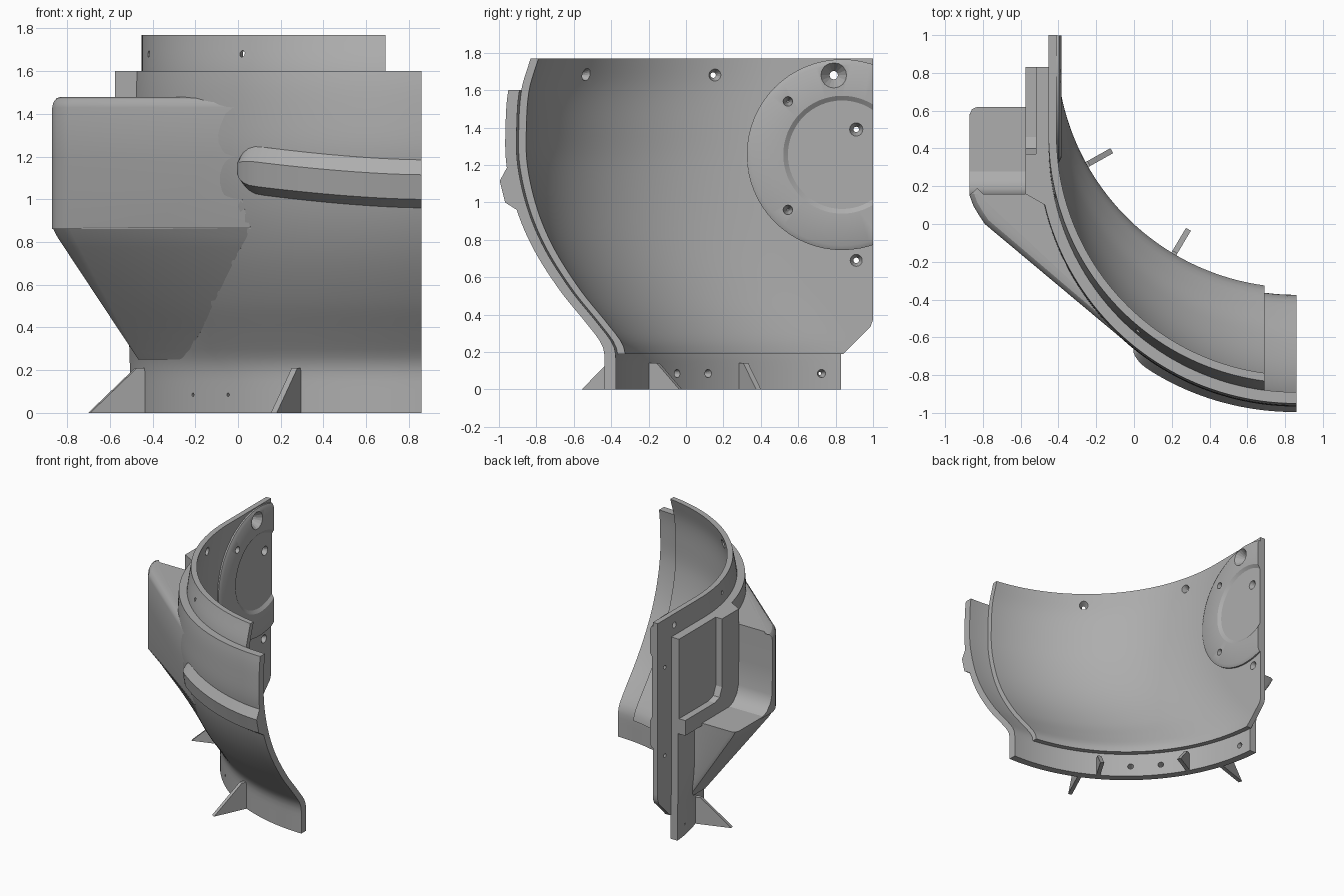
import bpy, bmesh
from math import sin, cos, asin, acos, atan2, hypot, pi
from mathutils import Matrix, Vector

if "Cube" in bpy.data.objects:
    bpy.data.objects.remove(bpy.data.objects["Cube"])

grey = bpy.data.materials.new("plain_grey")
grey.use_nodes = True
COLOR = (0.42, 0.42, 0.42, 1)
grey.diffuse_color = COLOR
grey.node_tree.nodes["Principled BSDF"].inputs["Base Color"].default_value = COLOR

CX, R_OUT, R_MID, R_IN = 0.86, 1.37, 1.31, 1.27
# Height and y of the arc centre: the lean of the shell
LEAN = [(0, .935), (.15, .935), (.24, .92), (.35, .84), (.53, .695), (.75, .555),
        (.96, .465), (1.2, .41), (1.4, .405), (1.6, .42), (1.77, .47)]


def lean(z):
    """Smooth interpolation of the arc centre at height z."""
    n = len(LEAN) - 1
    i = max(k for k in range(n) if k == 0 or LEAN[k][0] <= z)

    def slope(k):
        a, b = LEAN[max(k - 1, 0)], LEAN[min(k + 1, n)]
        return (b[1] - a[1]) / (b[0] - a[0])
    (z0, y0), (z1, y1) = LEAN[i], LEAN[i + 1]
    if y0 == y1:
        return y0
    h = z1 - z0
    t = (z - z0) / h
    m0 = 0 if i == 1 else slope(i)
    return ((2*t**3 - 3*t*t + 1) * y0 + (t**3 - 2*t*t + t) * h * m0
            + (3*t*t - 2*t**3) * y1 + (t**3 - t*t) * h * slope(i + 1))


def arc(r, a, z):
    return Vector((CX - r * cos(a), lean(z) - r * sin(a), z))


def spread(a, b, n):
    return [a + (b - a) * i / (n - 1) for i in range(n)]


def finish(name, bm, smooth=True):
    bmesh.ops.remove_doubles(bm, verts=bm.verts, dist=1e-4)
    bmesh.ops.recalc_face_normals(bm, faces=bm.faces)
    me = bpy.data.meshes.new(name)
    bm.to_mesh(me)
    bm.free()
    ob = bpy.data.objects.new(name, me)
    bpy.context.collection.objects.link(ob)
    me.materials.append(grey)
    if smooth:
        bpy.ops.object.select_all(action="DESELECT")
        ob.select_set(True)
        bpy.context.view_layer.objects.active = ob
        bpy.ops.object.shade_smooth_by_angle(angle=0.5)
    return ob


def loft(name, loops, strip_caps=False, smooth=True):
    """Solid through closed loops of equal length."""
    bm = bmesh.new()
    rows = [[bm.verts.new(p) for p in loop] for loop in loops]
    n = len(rows[0])
    for a, b in zip(rows, rows[1:]):
        for i in range(n):
            j = (i + 1) % n
            bm.faces.new((a[i], a[j], b[j], b[i]))
    for row in (rows[0], rows[-1]):
        if strip_caps:
            for i in range(n // 2 - 1):
                bm.faces.new((row[i], row[i + 1], row[n - 2 - i], row[n - 1 - i]))
        else:
            bm.faces.new(row)
    return finish(name, bm, smooth)


def layer(name, r0, r1, z0, z1, x_end, back):
    """One curved wall layer: straight at the back, then an arc to the front."""
    loops = []
    for z in spread(z0, z1, 44):
        ye = back(z)

        def path(r):
            a0 = asin(max(0, lean(z) - ye) / r)
            first = arc(r, a0, z)
            first.y = ye
            return [first] + [arc(r, a, z) for a in spread(a0, acos((CX - x_end) / r), 48)]
        loops.append(path(r0) + path(r1)[::-1])
    return loft(name, loops, True)


outer = layer("outer_shell", R_OUT, R_MID, 0, 1.6, CX, lambda z: .83)
inner = layer("inner_shell", R_MID + .002, R_IN, .19, 1.77, .69, lambda z: min(1, .65 + z))


# Side pod fairing tangentially into the shell
def pod_loop(z, yb, inset=0, ch=0.0):
    t = max(0, min(1, (z - .24) / .62))
    x = -.46 - .41 * t + inset
    yf = .43 - .28 * t + inset
    corner = (x + .08 * t, yf - .15 * t)
    v = (CX - corner[0], lean(z) - corner[1])
    at = atan2(v[1], v[0]) + acos(min(1, (R_OUT - inset) / hypot(*v)))
    r = 1.34
    a0 = asin(max(0, lean(z) - yb) / r)
    end = arc(r, a0, z)
    flat = [corner, (x + .05 * t, yf - .105 * t), (x + .02 * t, yf - .055 * t), (x, yf),
            (x, yb - ch), (x + ch * .3, yb - ch * .3), (x + ch, yb), (end.x, yb)]
    return ([arc(R_OUT - inset, at, z)] + [Vector((px, py, z)) for px, py in flat]
            + [arc(r, a, z) for a in spread(a0, at, 20)])


loft("lower_pod", [pod_loop(z, .62, 0, .04) for z in spread(.25, .87, 14)])
upper = [(.86, .3, 0), (.89, .23, 0), (.94, .185, 0), (1, .165, 0), (1.2, .16, 0),
         (1.43, .16, 0), (1.455, .16, .006), (1.473, .16, .02), (1.48, .16, .04)]
loft("upper_pod", [pod_loop(z, yb, i) for z, yb, i in upper])


# Side pad with a pocket open to the back
def plate(name, outline, x0, x1, front_cut=0):
    loops = []
    ymin = min(y for y, z in outline)
    for x, cut in ((x0, 0), (x1, front_cut)):
        loops.append([Vector((x, y + (cut if y == ymin else 0), z)) for y, z in outline])
    return loft(name, loops, smooth=False)


plate("side_pad_frame", [(.1, .85), (.83, .85), (.83, .97), (.46, .97), (.4, .99),
                         (.37, 1.06), (.37, 1.6), (.1, 1.6)], -.47, -.575, .06)
plate("side_pad_floor", [(.3, .9), (.83, .9), (.83, 1.6), (.3, 1.6)], -.47, -.52)

# Front rib with a rounded end
rib = []
for x in [0, .01, .025, .05, .08, .12] + spread(.16, CX, 18):
    s = (1 - max(0, 1 - x / .1) ** 2) ** .5 if x else .08
    zc = 1.075 + .075 * (1 - x / CX) ** 1.6
    a = acos((CX - x) / R_OUT)
    rib.append([arc(R_OUT + d, a, zc + h * s) for h, d in
                ((.11, -.02), (.11, 0), (.04, .05 * s), (-.075, .05 * s), (-.115, 0), (-.115, -.02))])
loft("front_rib", rib)


# Round boss on the inside wall, trimmed flush with the back edge
def boss():
    bm = bmesh.new()
    section = [(0, -.43), (.51, -.43), (.51, -.398), (.485, -.385), (.315, -.385),
               (.29, -.402), (0, -.402)]
    vs = [bm.verts.new((x, r, 0)) for r, x in section]
    es = [bm.edges.new((a, b)) for a, b in zip(vs, vs[1:])]
    bmesh.ops.spin(bm, geom=vs + es, cent=(0, 0, 0), axis=(1, 0, 0), angle=2 * pi, steps=64)
    bmesh.ops.remove_doubles(bm, verts=bm.verts, dist=1e-4)
    bmesh.ops.translate(bm, verts=bm.verts, vec=(0, .835, 1.255))
    bmesh.ops.bisect_plane(bm, geom=bm.verts[:] + bm.edges[:] + bm.faces[:],
                           plane_co=(0, .999, 0), plane_no=(0, 1, 0), clear_outer=True)
    bmesh.ops.holes_fill(bm, edges=[e for e in bm.edges if e.is_boundary], sides=0)
    return finish("inner_round_boss", bm)


disc = boss()

# Countersunk screw holes
HOLES = [(-.55, 1.68, 1), (.15, 1.68, 1), (.79, 1.68, 1.6), (.91, 1.39, 1), (.91, .69, 1),
         (.545, 1.54, .6), (.545, .96, .6), (-.07, .085, .6), (.1, .085, .6), (.72, .085, .6)]
bm = bmesh.new()
for y, z, size in HOLES:
    r = R_IN + .02 if z > .2 else R_MID + .03
    a = asin(max(0, lean(z) - y) / r)
    p = arc(r, a, z)
    p.y = y
    out = Vector((-cos(a), -sin(a), 0))
    turn = Vector((0, 0, 1)).rotation_difference(out).to_matrix().to_4x4()
    bmesh.ops.create_cone(bm, cap_ends=True, segments=16, radius1=.045 * size, radius2=.003,
                          depth=.1, matrix=Matrix.Translation(p) @ turn)
cutter = finish("hole_cutter", bm, False)
cutter.hide_render = True
cutter.hide_viewport = True
for ob in (outer, inner, disc):
    mod = ob.modifiers.new("holes", "BOOLEAN")
    mod.object = cutter
    mod.operation = "DIFFERENCE"
    mod.solver = "EXACT"


# Triangular fins around the base
def fin(name, angle, r_wall, r_top, r_tip, height):
    side = Vector((sin(angle), -cos(angle), 0)) * .015
    outline = [(r_wall, 0), (r_tip, 0), (r_top, height), (r_wall, height)]
    loops = []
    for s in (-1, 1):
        loops.append([arc(r, angle, 0) + Vector((0, 0, h)) + side * s for r, h in outline])
    loft(name, loops, smooth=False)


for i, angle in enumerate((.32, 1.135)):
    fin(f"outer_fin_{i + 1}", angle, 1.34, 1.41, 1.64, .21)
for i, angle in enumerate((.51, 1.035)):
    fin(f"inner_fin_{i + 1}", angle, 1.33, 1.26, 1.12, .14)
